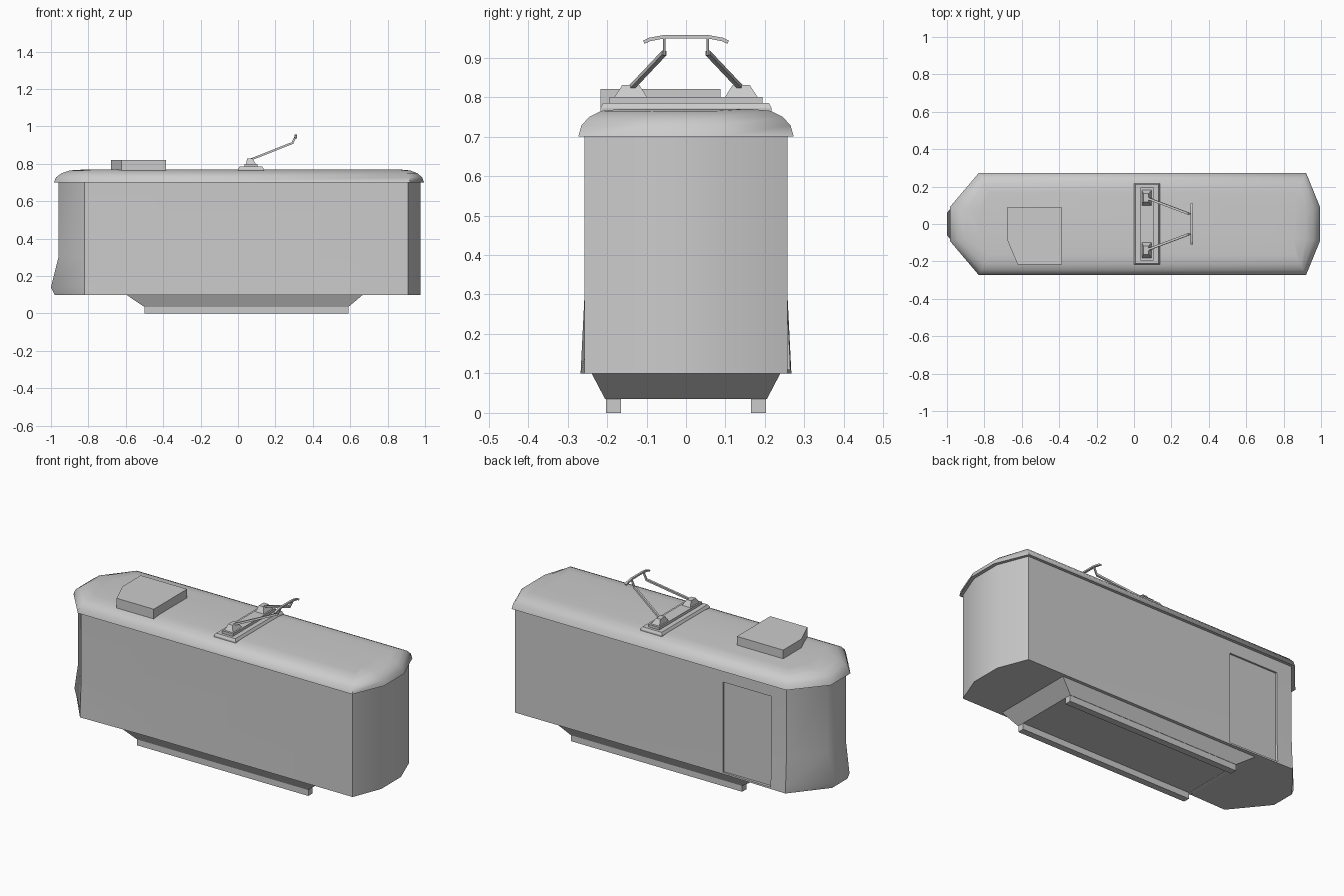
import bpy, bmesh, math
from mathutils import Vector

if "Cube" in bpy.data.objects:
    bpy.data.objects.remove(bpy.data.objects["Cube"])


def finish(name, bm, smooth=None):
    bmesh.ops.recalc_face_normals(bm, faces=bm.faces)
    me = bpy.data.meshes.new(name)
    bm.to_mesh(me)
    bm.free()
    ob = bpy.data.objects.new(name, me)
    bpy.context.collection.objects.link(ob)
    if smooth:
        shade(ob, smooth)
    return ob


def activate(ob):
    bpy.ops.object.select_all(action='DESELECT')
    ob.select_set(True)
    bpy.context.view_layer.objects.active = ob


def shade(ob, deg):
    activate(ob)
    bpy.ops.object.shade_smooth_by_angle(angle=math.radians(deg))


def loft(name, rings, smooth=None):
    """Skin a stack of closed rings and cap both ends."""
    bm = bmesh.new()
    rows = [[bm.verts.new(p) for p in r] for r in rings]
    n = len(rows[0])
    for a, b in zip(rows, rows[1:]):
        for i in range(n):
            j = (i + 1) % n
            bm.faces.new((a[i], a[j], b[j], b[i]))
    bm.faces.new(rows[0][::-1])
    bm.faces.new(rows[-1])
    return finish(name, bm, smooth)


def mirrored(half, z):
    """Half outline (y > 0, right to left) to a closed ring at height z."""
    return [(x, y, z) for x, y in half] + [(x, -y, z) for x, y in reversed(half)]


def rect(x0, x1, y0, y1, z):
    return [(x0, y0, z), (x1, y0, z), (x1, y1, z), (x0, y1, z)]


def box(name, x0, x1, y0, y1, z0, z1):
    return loft(name, [rect(x0, x1, y0, y1, z0), rect(x0, x1, y0, y1, z1)])


def rod(name, points, w, h, side):
    """Rectangular bar swept along points; side is the width direction."""
    pts = [Vector(p) for p in points]
    side = Vector(side)
    rings = []
    for i, p in enumerate(pts):
        d = (pts[min(i + 1, len(pts) - 1)] - pts[max(i - 1, 0)]).normalized()
        s = (side - d * side.dot(d)).normalized() * w / 2
        u = d.cross(s).normalized() * h / 2
        rings.append([p + s + u, p - s + u, p - s - u, p + s - u])
    return loft(name, rings)


# Car body, with the flared lower skirt at the left end
body_rings = []
for z, y_out, tip_x, tip_y in [(0.10, 0.267, -0.98, 0.07), (0.14, 0.265, -1.0, 0.06),
                               (0.30, 0.257, -0.96, 0.085), (0.70, 0.257, -0.96, 0.085)]:
    half = [(0.975, 0.09), (0.91, 0.257), (-0.40, 0.257),
            (-0.82, y_out), (tip_x, tip_y)]
    body_rings.append(mirrored(half, z))
body = loft("body", body_rings)

# Recessed door on the back side
cutter = box("door_cutter", -0.724, -0.416, 0.247, 0.32, 0.11, 0.63)
cutter.hide_render = True
activate(body)
mod = body.modifiers.new("door", 'BOOLEAN')
mod.operation = 'DIFFERENCE'
mod.solver = 'EXACT'
mod.object = cutter
bpy.ops.object.modifier_apply(modifier=mod.name)
bpy.data.objects.remove(cutter)
shade(body, 45)

# Domed roof with overhanging eaves
roof_rings = []
for d, z in [(0, 0.70), (0.008, 0.728), (0.028, 0.75), (0.058, 0.765), (0.11, 0.77)]:
    half = [(0.995 - 1.3 * d, 0.09 - 0.2 * d), (0.92 - 0.5 * d, 0.273 - d),
            (-0.83 + 0.5 * d, 0.273 - d), (-0.985 + 1.5 * d, 0.09 - 0.2 * d)]
    roof_rings.append(mirrored(half, z))
loft("roof", roof_rings, 60)

# Roof equipment box with one cut corner
outline = [(-0.68, 0.087), (-0.68, -0.08), (-0.622, -0.217), (-0.385, -0.217), (-0.385, 0.087)]
loft("roof_box", [[(x, y, z) for x, y in outline] for z in (0.755, 0.82)])

# Undercarriage and runners
loft("undercarriage", [rect(-0.50, 0.59, -0.205, 0.205, 0.035),
                       rect(-0.60, 0.67, -0.24, 0.24, 0.102)])
for s, side in ((1, "back"), (-1, "front")):
    y = sorted((s * 0.165, s * 0.203))
    box(side + "_runner", -0.50, 0.59, y[0], y[1], 0.0, 0.036)

# Current collector: stepped base
loft("collector_base", [rect(0.0, 0.138, -0.217, 0.217, 0.76),
                        rect(0.0, 0.138, -0.217, 0.217, 0.772),
                        rect(0.008, 0.13, -0.21, 0.21, 0.785)])
box("collector_plinth", 0.035, 0.103, -0.194, 0.194, 0.784, 0.80)

# Mounts and bent arms
for s, side in ((1, "back"), (-1, "front")):
    c = s * 0.14
    loft(side + "_arm_mount", [rect(0.042, 0.095, c - 0.042, c + 0.042, 0.799),
                               rect(0.05, 0.078, c - 0.022, c + 0.022, 0.83)])
    rod(side + "_lower_arm", [(0.06, s * 0.142, 0.82), (0.292, s * 0.055, 0.912)],
        0.012, 0.011, (0, 1, 0))
    rod(side + "_upper_arm", [(0.289, s * 0.055, 0.908), (0.31, s * 0.055, 0.951)],
        0.006, 0.01, (0, 1, 0))

# Contact bow
bow = [(-0.107, 0.939), (-0.092, 0.946), (-0.055, 0.953),
       (0.055, 0.953), (0.092, 0.946), (0.107, 0.939)]
rod("contact_bow", [(0.309, y, z) for y, z in bow], 0.012, 0.009, (1, 0, 0))
